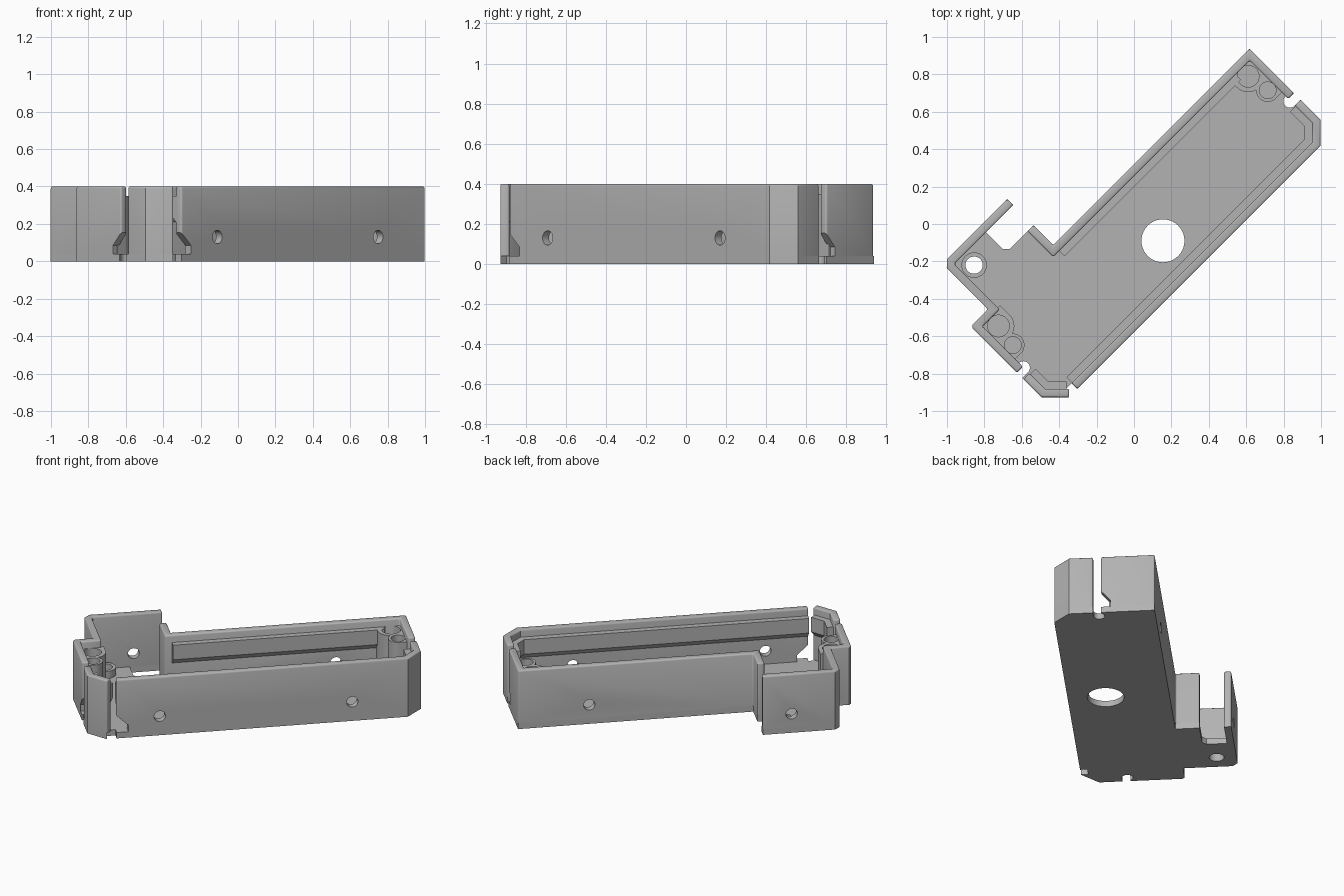
import bpy, bmesh, math
from mathutils import Vector

if "Cube" in bpy.data.objects:
    bpy.data.objects.remove(bpy.data.objects["Cube"])

H, FLOOR, T = 0.4, 0.04, 0.045
grey = bpy.data.materials.new("plain grey")
grey.use_nodes = True
colour = (0.45, 0.45, 0.45, 1)
grey.diffuse_color = colour
grey.node_tree.nodes["Principled BSDF"].inputs["Base Color"].default_value = colour
parts = []


def finish(name, bm, keep=True):
    bmesh.ops.recalc_face_normals(bm, faces=bm.faces)
    mesh = bpy.data.meshes.new(name)
    bm.to_mesh(mesh)
    bm.free()
    mesh.materials.append(grey)
    obj = bpy.data.objects.new(name, mesh)
    bpy.context.collection.objects.link(obj)
    if keep:
        parts.append(obj)
    return obj


def prism(name, outline, z0, z1, keep=True):
    bm = bmesh.new()
    face = bm.faces.new([bm.verts.new((u, v, z0)) for u, v in outline])
    top = bmesh.ops.extrude_face_region(bm, geom=[face])["geom"]
    bmesh.ops.translate(bm, vec=(0, 0, z1 - z0),
                        verts=[g for g in top if isinstance(g, bmesh.types.BMVert)])
    return finish(name, bm, keep)


def box(name, u0, u1, v0, v1, z0, z1, keep=True):
    return prism(name, [(u0, v0), (u1, v0), (u1, v1), (u0, v1)], z0, z1, keep)


def disc(name, u, v, r, z0, z1, keep=True, n=40):
    ring = [(u + r * math.cos(i * math.tau / n), v + r * math.sin(i * math.tau / n))
            for i in range(n)]
    return prism(name, ring, z0, z1, keep)


def combine(obj, other, operation="DIFFERENCE"):
    mod = obj.modifiers.new("combine", "BOOLEAN")
    mod.operation, mod.solver, mod.object = operation, "EXACT", other
    bpy.context.view_layer.objects.active = obj
    bpy.ops.object.modifier_apply(modifier=mod.name)
    bpy.data.objects.remove(other)


def sweep(name, path, section, bevel=0):
    """Sweep a (inset, height) section along a path, inset to its right."""
    pts = [Vector(p) for p in path]
    dirs = [(b - a).normalized() for a, b in zip(pts, pts[1:])]
    bm = bmesh.new()
    rings = []
    for i, p in enumerate(pts):
        n0, n1 = [Vector((d.y, -d.x)) for d in
                  (dirs[max(i - 1, 0)], dirs[min(i, len(dirs) - 1)])]
        miter = (n0 + n1) / (1 + n0.dot(n1))
        rings.append([bm.verts.new((*(p + miter * d), z)) for d, z in section])
    k = len(section)
    for a, b in zip(rings, rings[1:]):
        for j in range(k):
            bm.faces.new((a[j], a[(j + 1) % k], b[(j + 1) % k], b[j]))
    bm.faces.new(rings[0])
    bm.faces.new(rings[-1])
    if bevel:
        bmesh.ops.recalc_face_normals(bm, faces=bm.faces)
        edges = [e for e in bm.edges if max(v.co.z for v in e.verts) > FLOOR + 0.01
                 and e.calc_face_angle(0) > 0.9]
        bmesh.ops.bevel(bm, geom=edges, offset=bevel, segments=3, profile=0.5,
                        affect="EDGES")
    return finish(name, bm)


def side_cutter(outline, axis, centre, depth):
    """Prism through a wall; outline is (along, height)."""
    bm = bmesh.new()
    rings = []
    for side in (-depth, depth):
        c = centre + side
        rings.append([bm.verts.new((a, c, z) if axis == "v" else (c, a, z))
                      for a, z in outline])
    n = len(outline)
    for j in range(n):
        bm.faces.new((rings[0][j], rings[0][(j + 1) % n],
                      rings[1][(j + 1) % n], rings[1][j]))
    for r in rings:
        bm.faces.new(r)
    return finish("cutter", bm, False)


# Floor plate, following the whole footprint
floor = prism("floor", [
    (-.385, .375), (-.385, .225), (1.1, .225), (1.1, -.31), (1, -.41),
    (-.838, -.41), (-.838, -.365), (-.9, -.365), (-.9, -.41), (-1.005, -.305),
    (-1.005, .215), (-.99, .23), (-.875, .23), (-.875, .541), (-.84, .573),
    (-.385, .573), (-.385, .528), (-.59, .528), (-.59, .4), (-.562, .375)], 0, FLOOR)
combine(floor, disc("cutter", .046, -.173, .115, -.1, .1, False))
for u, out in ((1.054, .1), (-.962, -.1)):
    combine(floor, disc("cutter", u, -.125, .035, -.1, .1, False))
    combine(floor, box("cutter", min(u, u + out), max(u, u + out),
                       -.16, -.11, -.1, .1, False))

# Walls, split by the cable slots
wall = [(0, FLOOR), (T, FLOOR), (T, H), (0, H)]
back_wall = sweep("back_wall", [(-.385, .375), (-.385, .225), (1.1, .225),
                                (1.1, -.11)], wall, .01)
front_wall = sweep("front_wall", [(1.1, -.16), (1.1, -.31), (1, -.41),
                                  (-.838, -.41)], wall, .01)
corner_wall = sweep("corner_wall", [(-.9, -.41), (-1.005, -.305),
                                    (-1.005, -.17)], wall, .01)
bay_path = [(-.875, .23), (-.875, .541), (-.84, .573), (-.385, .573)]
bay_wall = sweep("bay_wall", [(-1.005, -.12), (-1.005, .215), (-.99, .23)] + bay_path,
                 wall, .01)

# Flared openings at the foot of the slots
def flare(a, b):
    return [(a, FLOOR), (a, .165), (b, .085), (b, FLOOR)]


combine(front_wall, side_cutter(flare(-.85, -.765), "v", -.41, .1))
combine(back_wall, side_cutter(flare(-.12, -.05), "u", 1.1, .09))
combine(bay_wall, side_cutter(flare(-.13, -.06), "u", -1.005, .09))

# Screw holes in the long sides
for obj, u, v in ((front_wall, -.566, -.41), (front_wall, .65, -.41),
                  (back_wall, .65, .225), (bay_wall, -.566, .573)):
    hole = [(u + .036 * math.cos(i * math.tau / 24), .13 + .036 * math.sin(i * math.tau / 24))
            for i in range(24)]
    combine(obj, side_cutter(hole, "v", v, .1))

# Lid rails under the rim, with sloping undersides
rail = [(T - .01, .35), (.085, .35), (.085, .25), (T - .01, .2)]
sweep("back_rail", [(-.385, .225), (.95, .225)], rail)
sweep("front_rail", [(1.1, -.165), (1.1, -.31), (1, -.41), (-.835, -.41)], rail)
sweep("corner_rail", [(-.91, -.4), (-1.005, -.305), (-1.005, -.175)], rail)

# Fillet along the foot of the side bay
sweep("bay_fillet", bay_path[:3] + [(-.6, .573)],
      [(T - .01, FLOOR), (.09, FLOOR), (.062, .052), (T, .09), (T - .01, .09)])

# Paired lid posts at both ends
for name, u, du, end in (("far_post", .99, .021, 1.07), ("near_post", -.898, -.018, -.975)):
    s = 1 if end > 0 else -1
    post = disc(name, u, .127, .085, FLOOR, .35)
    combine(post, disc("small", u + du, 0, .062, FLOOR, .35, False), "UNION")
    for u0, v0, v1 in ((u, .0, .2), (u - s * .085, .127, .2), (u + du, -.062, .1)):
        combine(post, box("fill", min(u0, end), max(u0, end), v0, v1, FLOOR, .35, False),
                "UNION")
    combine(post, disc("cutter", u, .127, .058, .1, .5, False))
    combine(post, disc("cutter", u + du, 0, .045, .1, .5, False))

# Ringed hole in the side bay
ring = disc("bay_ring", -.76, .449, .068, FLOOR, .09)
for obj in (ring, floor, bpy.data.objects["bay_fillet"]):
    combine(obj, disc("cutter", -.76, .449, .046, -.1, .2, False))

# Turn the case diagonally and smooth the rounded edges
for obj in parts:
    obj.rotation_euler.z = math.radians(45)
    bpy.ops.object.select_all(action="DESELECT")
    obj.select_set(True)
    bpy.context.view_layer.objects.active = obj
    bpy.ops.object.shade_smooth_by_angle(angle=math.radians(35))
